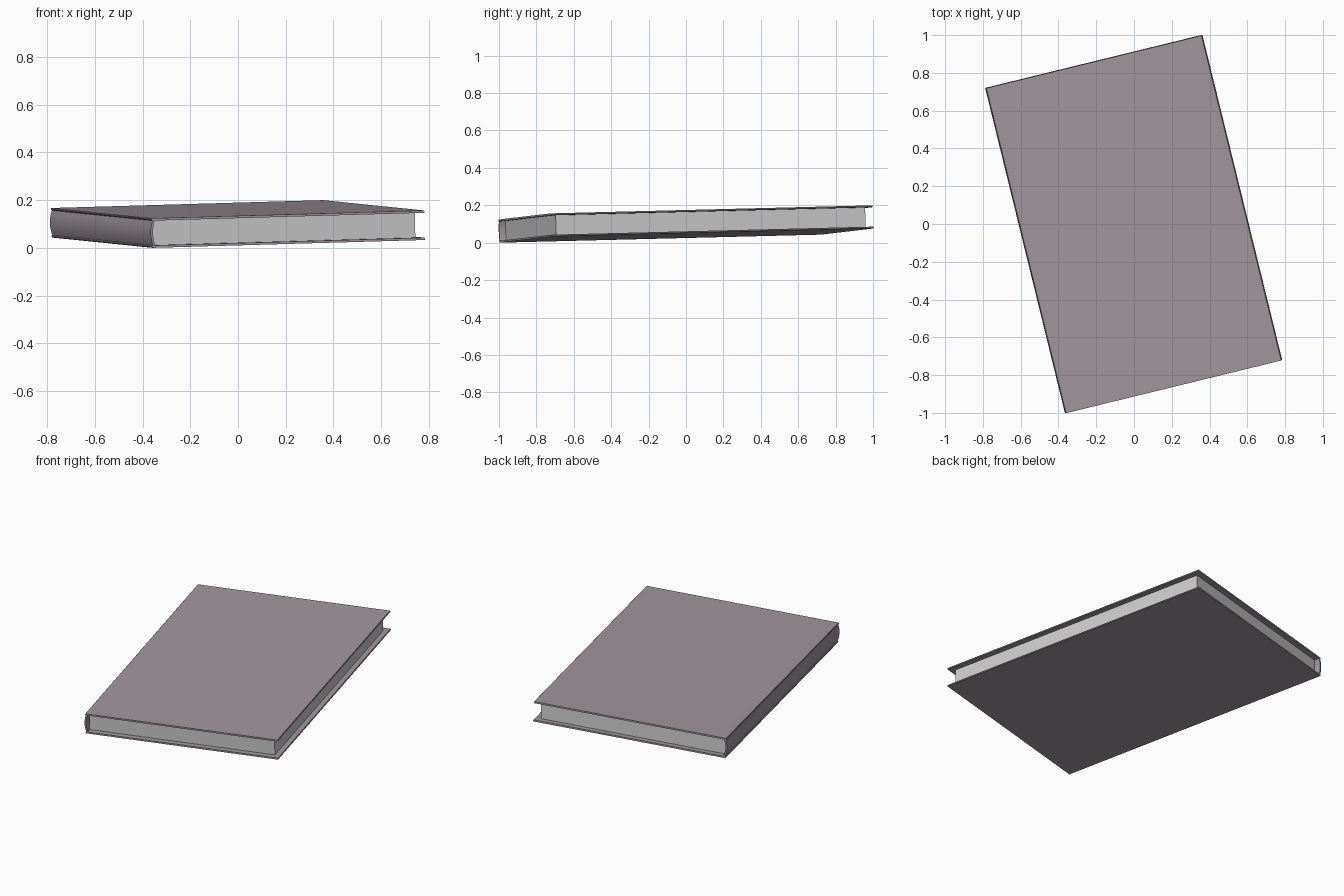
import bpy, bmesh, math
from mathutils import Vector, Matrix

if "Cube" in bpy.data.objects:
    bpy.data.objects.remove(bpy.data.objects["Cube"])

# Book frame: u across the cover, v along the spine, n through the thickness
HU, HV, HT = 0.589, 0.886, 0.062
BOARD = 0.010
INSET = 0.034

u = Vector((0.971, 0.2375, 0.028)).normalized()
v = Vector((-0.2375, 0.971, 0.0243))
v = (v - u * v.dot(u)).normalized()
n = u.cross(v)
POSE = Matrix((u, v, n)).transposed().to_4x4()
POSE.translation = (0, 0, 0.100)


def extrude_profile(name, pts, v0, v1, color=None):
    """Closed (u, n) outline extruded along the spine direction."""
    bm = bmesh.new()
    face = bm.faces.new([bm.verts.new((a, v0, b)) for a, b in pts])
    res = bmesh.ops.extrude_face_region(bm, geom=[face])
    verts = [e for e in res["geom"] if isinstance(e, bmesh.types.BMVert)]
    bmesh.ops.translate(bm, verts=verts, vec=(0, v1 - v0, 0))
    bmesh.ops.recalc_face_normals(bm, faces=bm.faces)
    me = bpy.data.meshes.new(name)
    bm.to_mesh(me)
    bm.free()
    ob = bpy.data.objects.new(name, me)
    bpy.context.collection.objects.link(ob)
    ob.matrix_world = POSE
    if color:
        mat = bpy.data.materials.new(name + "_color")
        mat.diffuse_color = color
        mat.use_nodes = True
        mat.node_tree.nodes["Principled BSDF"].inputs["Base Color"].default_value = mat.diffuse_color
        me.materials.append(mat)
    bpy.ops.object.select_all(action='DESELECT')
    ob.select_set(True)
    bpy.context.view_layer.objects.active = ob
    bpy.ops.object.shade_smooth_by_angle(angle=math.radians(30))
    return ob


CLOTH = (0.36, 0.31, 0.34, 1)

# Two thin boards with softened long edges
r = 0.003
for name, side in (("front_board", 1), ("back_board", -1)):
    hi, lo = side * HT, side * (HT - BOARD)
    extrude_profile(name, [
        (-HU, lo + side * r), (-HU, hi - side * r), (-HU + r, hi),
        (HU - r, hi), (HU, hi - side * r), (HU, lo + side * r),
        (HU - r, lo), (-HU + r, lo)], -HV, HV, CLOTH)

# Rounded spine shell between the boards
h = HT - BOARD * 0.6
steps = 14
zs = [-h + 2 * h * i / steps for i in range(steps + 1)]
arc = lambda z, edge, bulge: -HU + edge - bulge * (1 - (z / h) ** 2)
outer = [(arc(z, 0.006, 0.011), z) for z in zs]
inner = [(arc(z, 0.015, 0.010), z) for z in reversed(zs)]
extrude_profile("spine", outer + inner, -HV, HV, CLOTH)

# Page block, set back from the three open edges
hp = HT - BOARD + 0.001
extrude_profile("page_block", [
    (-HU + 0.012, -hp), (HU - INSET, -hp),
    (HU - INSET, hp), (-HU + 0.012, hp)], -HV + INSET, HV - INSET)
